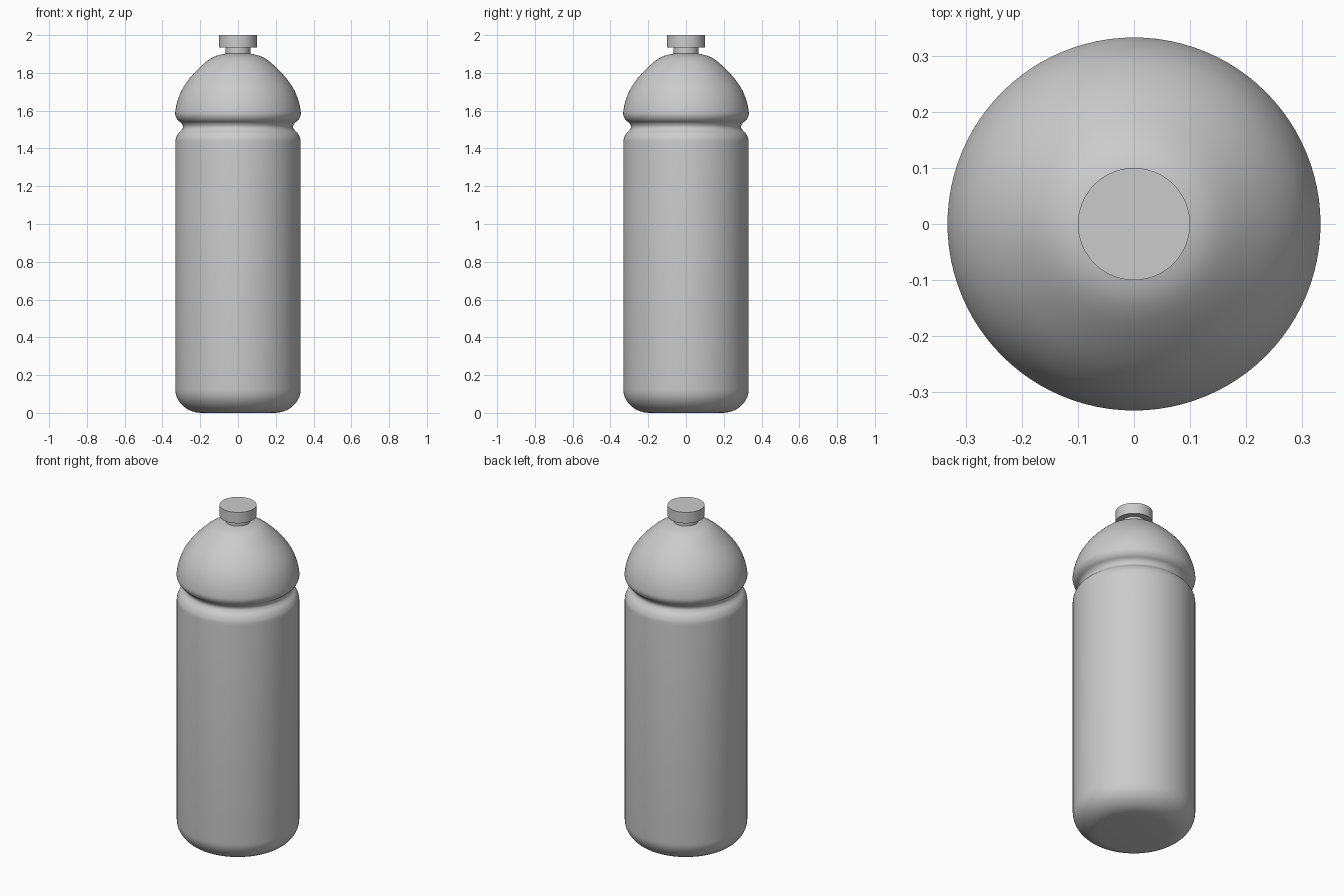
import bpy, math

if "Cube" in bpy.data.objects:
    bpy.data.objects.remove(bpy.data.objects["Cube"])

SEG = 96
grey = bpy.data.materials.new("light grey")
grey.diffuse_color = (0.6, 0.6, 0.6, 1)
grey.use_nodes = True
grey.node_tree.nodes["Principled BSDF"].inputs["Base Color"].default_value = grey.diffuse_color


def smooth_curve(pts, steps=5):
    """Catmull-Rom curve through (radius, height) points."""
    p = [pts[0]] + pts + [pts[-1]]
    out = []
    for i in range(1, len(p) - 2):
        for s in range(steps):
            t = s / steps
            out.append(tuple(
                0.5 * (2 * b + (c - a) * t + (2 * a - 5 * b + 4 * c - d) * t * t
                       + (3 * b - a - 3 * c + d) * t ** 3)
                for a, b, c, d in zip(p[i - 1], p[i], p[i + 1], p[i + 2])))
    return out + [pts[-1]]


def lathe(name, profile):
    """Closed solid of revolution with flat end caps."""
    verts = [(r * math.cos(2 * math.pi * k / SEG), r * math.sin(2 * math.pi * k / SEG), z)
             for r, z in profile for k in range(SEG)]
    n = len(profile)
    faces = [(i * SEG + k, i * SEG + (k + 1) % SEG,
              (i + 1) * SEG + (k + 1) % SEG, (i + 1) * SEG + k)
             for i in range(n - 1) for k in range(SEG)]
    faces += [tuple(reversed(range(SEG))), tuple(range((n - 1) * SEG, n * SEG))]
    mesh = bpy.data.meshes.new(name)
    mesh.from_pydata(verts, [], faces)
    mesh.materials.append(grey)
    ob = bpy.data.objects.new(name, mesh)
    bpy.context.collection.objects.link(ob)
    bpy.ops.object.select_all(action='DESELECT')
    ob.select_set(True)
    bpy.context.view_layer.objects.active = ob
    bpy.ops.object.shade_smooth_by_angle(angle=math.radians(35))
    return ob


R = 0.332
# Rounded base
base = [(R - 0.14 + 0.14 * math.sin(a), 0.125 - 0.125 * math.cos(a))
        for a in (math.pi / 2 * i / 12 for i in range(13))]
# Grip groove and dome shoulder
upper = smooth_curve([(R, 1.43), (0.329, 1.453), (0.317, 1.478), (0.298, 1.498),
                      (0.291, 1.515), (0.299, 1.534), (0.318, 1.55), (0.33, 1.57),
                      (0.332, 1.595), (0.321, 1.65), (0.297, 1.71), (0.257, 1.77),
                      (0.203, 1.828), (0.155, 1.869), (0.115, 1.89), (0.066, 1.902)])
lathe("bottle_body", base + upper)

# Neck and cap
lathe("bottle_neck", [(0.066, 1.89), (0.066, 1.94)])
lathe("bottle_cap", [(0.1, 1.935), (0.1, 2.0)])
